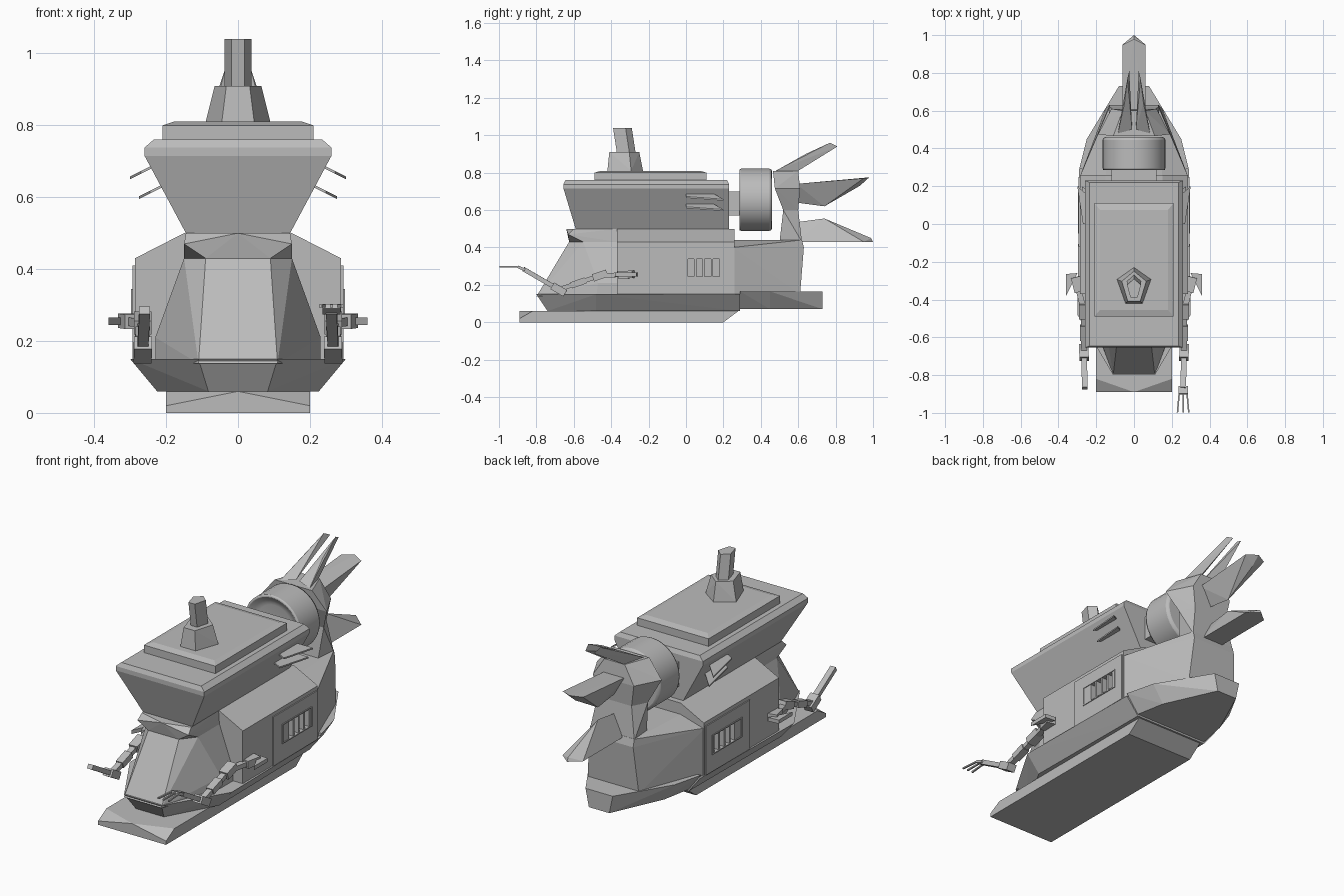
import bpy, bmesh, math
from mathutils import Vector, Matrix

old = bpy.data.objects.get("Cube")
if old:
    bpy.data.objects.remove(old, do_unlink=True)

grey = bpy.data.materials.new("plain_grey")
grey.use_nodes = True
grey.diffuse_color = (.5, .5, .5, 1)
grey.node_tree.nodes["Principled BSDF"].inputs["Base Color"].default_value = grey.diffuse_color

# Shared heights and extents
keel_top, hull_top, shoulder, floor, rim, roof, roof_top = .06, .15, .43, .5, .715, .76, .81
body_front, body_back, body_side, stern_start = -.37, .26, .287, .29
sides = ((1, "left"), (-1, "right"))


def finish(name, bm):
    bmesh.ops.recalc_face_normals(bm, faces=bm.faces[:])
    mesh = bpy.data.meshes.new(name)
    bm.to_mesh(mesh)
    bm.free()
    mesh.materials.append(grey)
    ob = bpy.data.objects.new(name, mesh)
    bpy.context.collection.objects.link(ob)
    return ob


def faceted(name, points, mirror=True):
    """Convex faceted solid, mirrored across the centre plane if asked."""
    bm = bmesh.new()
    for x, y, z in points:
        bm.verts.new((x, y, z))
        if mirror and x:
            bm.verts.new((-x, y, z))
    result = bmesh.ops.convex_hull(bm, input=bm.verts[:])
    loose = {v for v in result["geom_interior"] + result["geom_unused"]
             if isinstance(v, bmesh.types.BMVert)}
    bmesh.ops.delete(bm, geom=list(loose), context="VERTS")
    bmesh.ops.dissolve_limit(bm, angle_limit=.01, verts=bm.verts[:], edges=bm.edges[:])
    return finish(name, bm)


def stacked(name, *levels):
    """Solid through levels; each is a height and its half outline."""
    return faceted(name, [(x, y, z) for z, *plan in levels for x, y in plan])


def block(width, front, back):
    """Half outline of a rectangle."""
    return (width, front), (width, back)


def box(name, xs, ys, zs):
    return faceted(name, [(x, y, z) for x in xs for y in ys for z in zs], False)


def beam(name, start, end, width, height):
    """Square bar between two points."""
    start, end = Vector(start), Vector(end)
    along = end - start
    bm = bmesh.new()
    turn = along.to_track_quat("Y", "Z").to_matrix().to_4x4()
    size = Matrix.Diagonal((width, along.length, height, 1))
    place = Matrix.Translation((start + end) / 2)
    bmesh.ops.create_cube(bm, size=1, matrix=place @ turn @ size)
    return finish(name, bm)


def boat(name, plan, low, high):
    """Hull section whose bottom is narrower and set back at the bow."""
    bottom = [(x * .75, max(y, -.74)) for x, y in plan]
    return stacked(name, (low, *bottom), (high, *plan))


# Flat keel and boat-shaped hull
keel_front = -.89
stacked("keel", (0, *block(.2, keel_front, .2)), (.02, (.2, keel_front)),
        (keel_top, (0, keel_front), *block(.2, -.82, .28)))
rear_corner = (.29, stern_start)
boat("lower_hull", [(.11, -.8), (.3, -.48), rear_corner], keel_top, hull_top)
boat("stern", [rear_corner, (.25, .45), (.08, .73)], .07, .165)

# Front cabin and its overhanging neck
cabin_top = (shoulder, (.09, -.625), *block(.15, -.55, body_front))
stacked("cabin", (.137, (.11, -.8), *block(.23, -.48, body_front)),
        (.21, (.08, -.735), *block(.23, -.47, body_front)), cabin_top)
stacked("cabin_neck", cabin_top, (.47, (.15, -.63)),
        (floor, (0, -.64), *block(.145, -.6, body_front)))

# Main body with sloping shoulders
body_plan = block(body_side, body_front, body_back)
body = stacked("body", (hull_top, *body_plan), (shoulder, *body_plan),
               (floor, *block(.15, body_front, body_back)))

# Side panels with barred windows
win_front, win_back, win_low, win_high, bar = -.05, .195, .24, .345, .006
for s, side in sides:
    skin, frame, inner = s * (body_side + .006), s * (body_side + .01), s * .265
    panel = box(side + "_panel", (inner, skin), (-.12, .25), (hull_top, .41))
    for i in range(4):
        y = i * .045 + .01
        cutter = box("window_cutter", (inner, s), (y, y + .033), (win_low + bar, win_high - bar))
        cutter.hide_render = cutter.hide_viewport = True
        for target in (panel, body):
            cut = target.modifiers.new("window", "BOOLEAN")
            cut.solver = "EXACT"
            cut.object = cutter
    for y in (win_front, win_back):
        box(side + "_window_post", (skin, frame), (y, y + bar), (win_low, win_high))
    for z in (win_low, win_high - bar):
        box(side + "_window_rail", (skin, frame), (win_front, win_back), (z, z + bar))

# Flared upper deck, chamfered rim and roof plate
deck_back = .23
rim_plan = block(.26, -.655, deck_back)
stacked("upper_deck", (floor, *block(.145, -.59, deck_back)), (rim, *rim_plan))
stacked("deck_rim", (rim, *rim_plan), (.738, *rim_plan), (roof, *block(.235, -.645, .22)))
roof_plan = block(.21, -.49, .11)
stacked("roof_plate", (roof, *roof_plan), (.8, *roof_plan), (roof_top, *block(.18, -.455, .075)))


# Chimney of two five-sided pieces
def five_sided(width, back, depth):
    return (0, back), (width, back - depth / 3), (width / 2, back - depth)


collar = .91
stacked("chimney_base", (roof_top, *five_sided(.09, -.23, .19)),
        (collar, *five_sided(.065, -.25, .16)))
stacked("chimney_top", (collar, *five_sided(.037, -.27, .1)),
        (1.04, *five_sided(.037, -.29, .1)))

# Engine drum with a recessed front
bm = bmesh.new()
axis_turn = Matrix.Rotation(math.pi / 2, 4, "X")
bmesh.ops.create_cone(bm, cap_ends=True, segments=32, radius1=.166, radius2=.166, depth=.18,
                      matrix=Matrix.Translation((0, .37, .655)) @ axis_turn)
bm.normal_update()
cap = min(bm.faces, key=lambda f: f.normal.y)
bmesh.ops.inset_region(bm, faces=[cap], thickness=.045)
bmesh.ops.translate(bm, verts=cap.verts[:], vec=(0, .03, 0))
drum = finish("engine_drum", bm)
bevel = drum.modifiers.new("rounded_rim", "BEVEL")
bevel.width, bevel.segments = .014, 2
bpy.context.view_layer.objects.active = drum
drum.select_set(True)
bpy.ops.object.shade_smooth_by_angle(angle=math.radians(35))
drum.select_set(False)
box("engine_mount", (-.12, .12), (.2, .33), (.57, .7))

# Rear body rising into the tail column
tail_root = (.12, .5), (.13, .62)
tail_waist = (.6, (.14, .52), (.1, .6))
stacked("rear_body", (hull_top, (body_side, .25), (.15, .61)),
        (.4, (body_side, .25), (.13, .63)), (.44, (.15, .25), *tail_root))
stacked("tail_column", (shoulder, *tail_root), tail_waist)
stacked("tail_head", tail_waist, (rim, (.19, .475), (.12, .61)),
        (roof_top, (.11, .465), (.06, .6)))

# Tail feathers: a keeled one above a ridged one, under a narrow pair
feather, root = .06, .59
faceted("middle_feather", [(feather, root, .74), (0, root, .64), (0, .74, .62),
                           (feather, .95, .77), (0, .98, .775), (0, .93, .73)])
faceted("lower_feather", [(0, root, .535), (0, .74, .555), (feather, root, shoulder),
                          (feather, .95, shoulder), (0, 1, shoulder), (0, .99, .45)])

for s, side in sides:
    def mirrored(points):
        return [(s * x, y, z) for x, y, z in points]

    faceted(side + "_top_feather", mirrored([
        (.01, .5, .82), (.085, .48, roof_top), (.05, .64, .9), (.055, .6, roof_top),
        (.035, .77, .96), (.025, .81, .94)]), False)

    # Two thin swept fins on the deck flank
    for name, start, top in (("_upper_fin", .22, .69), ("_lower_fin", .195, .635)):
        outline = ((0, 0), (.05, 0), (.08, .2), (0, .13))
        faceted(side + name, mirrored([
            (start + x, y, top - x / 2 + t) for x, y in outline for t in (0, .008)]), False)

    # Jointed arm: thin links with a thicker block at each joint
    joints = mirrored([(.3, -.32, .255), (.265, -.46, .25), (.265, -.68, .175), (.26, -.87, .285)])
    for name, start, end in zip(("upper_arm", "forearm", "hand"), joints, joints[1:]):
        beam(f"{side}_{name}", start, end, .03, .024)
        start, end = Vector(start), Vector(end)
        reach = (end - start).normalized() * .04
        beam(f"{side}_{name}_joint", start - reach, start + reach, .05, .04)
    beam(side + "_forearm_sleeve", *[Vector(joints[1]).lerp(joints[2], f) for f in (.35, .7)],
         .04, .034)
    plate = ((.3, -.26), (.36, -.265), (.36, -.38), (.32, -.3))
    faceted(side + "_shoulder_plate", mirrored([
        (x, y, z) for x, y in plate for z in (.245, .265)]), False)

# Claw on the left hand only
palm = Vector((.26, -.9, .297))
beam("claw_palm", (.26, -.86, .28), palm, .05, .014)
for spread in (-.03, 0, .03):
    tip = palm + Vector((spread, -.098, 0))
    beam("claw_finger", palm + Vector((spread * .7, 0, 0)), tip, .008, .008)
